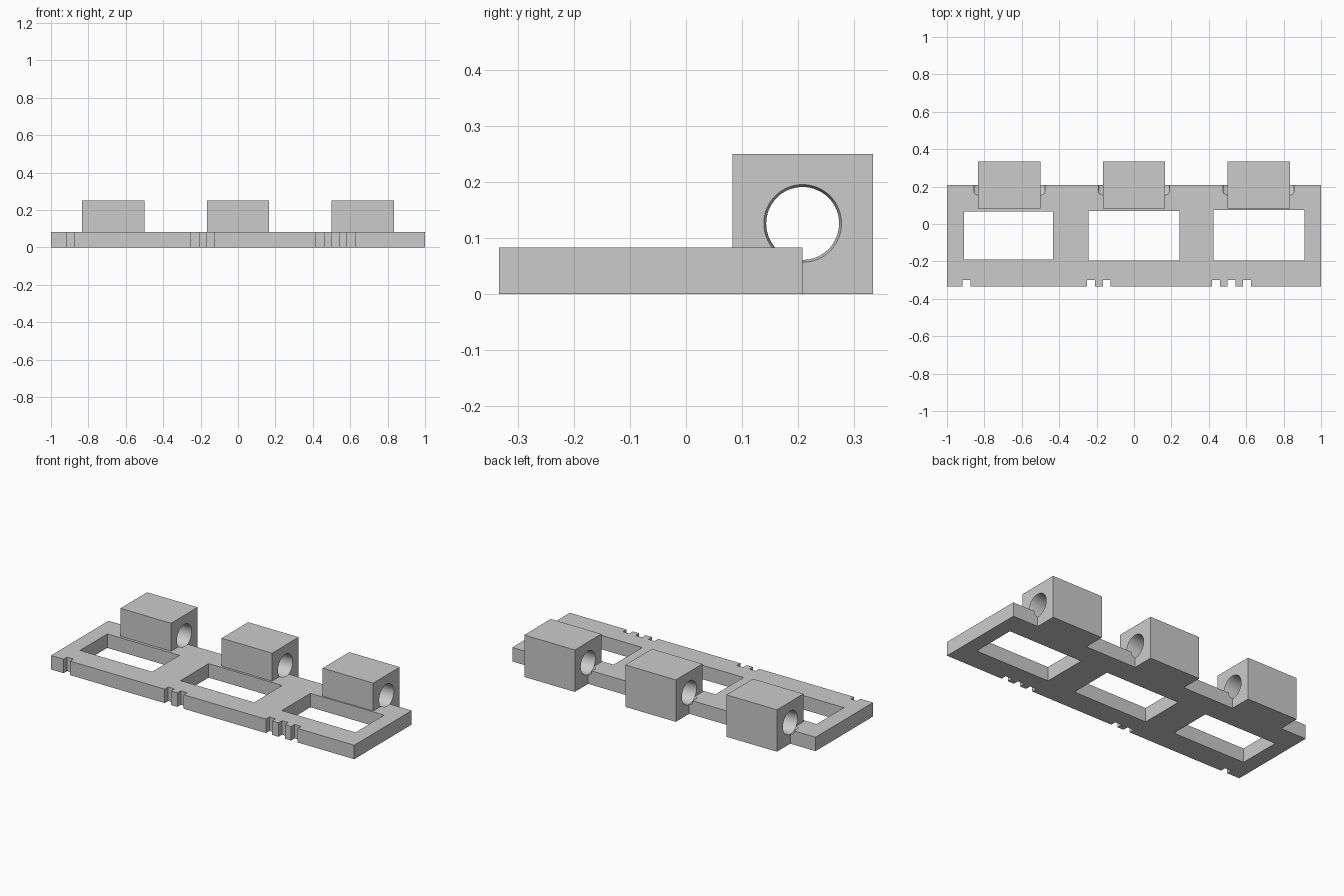
import bpy, bmesh, math
from mathutils import Matrix

cube = bpy.data.objects.get("Cube")
if cube:
    bpy.data.objects.remove(cube, do_unlink=True)

grey = bpy.data.materials.new("plain grey")
grey.use_nodes = True
colour = (0.6, 0.6, 0.6, 1)
grey.diffuse_color = colour
grey.node_tree.nodes["Principled BSDF"].inputs["Base Color"].default_value = colour


def add_object(name, bm):
    bmesh.ops.recalc_face_normals(bm, faces=bm.faces)
    mesh = bpy.data.meshes.new(name)
    bm.to_mesh(mesh)
    bm.free()
    mesh.materials.append(grey)
    obj = bpy.data.objects.new(name, mesh)
    bpy.context.collection.objects.link(obj)
    return obj


def box(name, x0, x1, y0, y1, z0, z1):
    bm = bmesh.new()
    bmesh.ops.create_cube(bm, size=1)
    place = Matrix.Translation(((x0 + x1) / 2, (y0 + y1) / 2, (z0 + z1) / 2))
    bm.transform(place @ Matrix.Diagonal((x1 - x0, y1 - y0, z1 - z0, 1)))
    return add_object(name, bm)


def lathe_x(name, profile, centre, sides=64):
    """Solid of revolution about the x axis from (x, radius) pairs."""
    bm = bmesh.new()
    rings = [[bm.verts.new((x, r * math.cos(a), r * math.sin(a)))
              for a in (math.tau * i / sides for i in range(sides))]
             for x, r in profile]
    for a, b in zip(rings, rings[1:]):
        for i in range(sides):
            j = (i + 1) % sides
            bm.faces.new((a[i], a[j], b[j], b[i]))
    bm.faces.new(rings[0])
    bm.faces.new(rings[-1])
    bm.transform(Matrix.Translation(centre))
    return add_object(name, bm)


def combine(target, tool, operation):
    tool.hide_render = True
    mod = target.modifiers.new(operation.lower(), "BOOLEAN")
    mod.operation = operation
    mod.solver = "EXACT"
    mod.object = tool
    bpy.context.view_layer.objects.active = target
    bpy.ops.object.modifier_apply(modifier=mod.name)
    bpy.data.objects.remove(tool, do_unlink=True)


THICK = 1 / 12
FRONT, EDGE, BACK = -1 / 3, 0.208, 1 / 3

# Base plate
plate = box("hinge_plate", -1, 1, FRONT, EDGE, 0, THICK)

# Rectangular windows
for x0, x1, y0, y1 in ((-0.909, -0.433, -0.19, 0.067),
                       (-0.243, 0.243, -0.195, 0.07),
                       (0.425, 0.912, -0.195, 0.075)):
    combine(plate, box("window_cutter", x0, x1, y0, y1, -1, 1), "DIFFERENCE")

# Front edge notches: one, two and three
for count, start in enumerate((-0.917, -0.25, 0.417), 1):
    for i in range(count):
        x = start + i * THICK
        combine(plate, box("notch_cutter", x, x + 0.042, -1, -0.3, -1, 1), "DIFFERENCE")

# Bearing blocks fused to the back edge
centres = (-2 / 3, 0, 2 / 3)
for x in centres:
    combine(plate, box("bearing_block", x - 1 / 6, x + 1 / 6, THICK, BACK, 0, 0.25), "UNION")

# Pin bores, slightly wider at the block faces, with rounded pocket ends
half = [(0.19, 0.057), (0.187, 0.061), (0.18, 0.065), (0.167, 0.0695), (0.155, 0.065)]
profile = [(-x, r) for x, r in half] + half[::-1]
for x in centres:
    combine(plate, lathe_x("bore_cutter", profile, (x, EDGE, 0.126)), "DIFFERENCE")

plate.select_set(True)
bpy.context.view_layer.objects.active = plate
bpy.ops.object.shade_smooth_by_angle(angle=math.radians(25))
